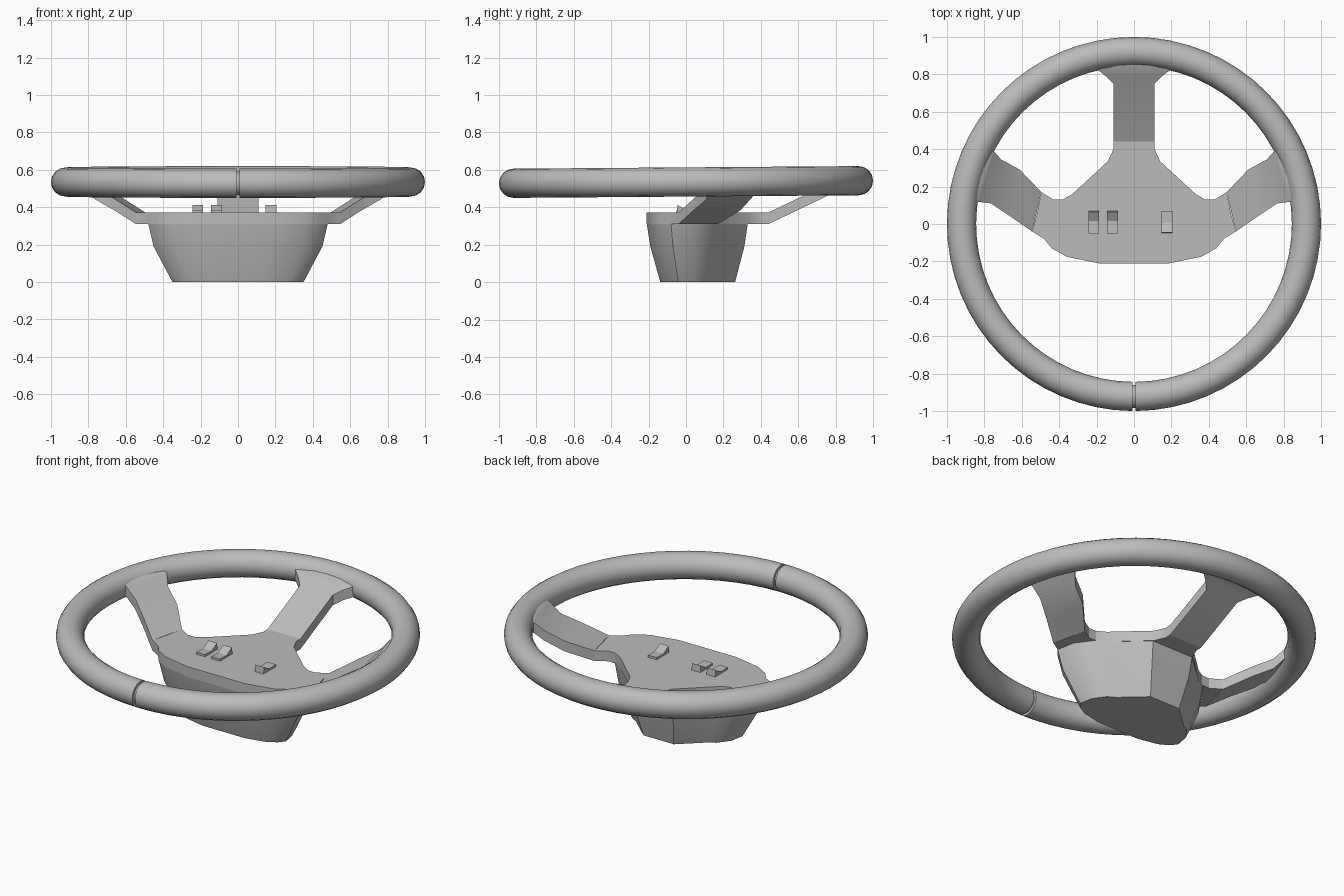
import bpy, bmesh, math
from mathutils import Vector

old = bpy.data.objects.get("Cube")
if old:
    bpy.data.objects.remove(old, do_unlink=True)

GREY = (0.5, 0.5, 0.5, 1)
grey = bpy.data.materials.new("plain grey")
grey.use_nodes = True
grey.diffuse_color = GREY
grey.node_tree.nodes["Principled BSDF"].inputs["Base Color"].default_value = GREY


def loft(name, sections, closed=False, angle=30):
    """Skin a list of equal-length point loops; cap the ends unless closed."""
    bm = bmesh.new()
    rows = [[bm.verts.new(p) for p in s] for s in sections]
    pairs = list(zip(rows, rows[1:]))
    if closed:
        pairs.append((rows[-1], rows[0]))
    else:
        bm.faces.new(rows[0])
        bm.faces.new(rows[-1])
    n = len(rows[0])
    for a, b in pairs:
        for i in range(n):
            j = (i + 1) % n
            bm.faces.new((a[i], a[j], b[j], b[i]))
    bmesh.ops.recalc_face_normals(bm, faces=bm.faces)
    mesh = bpy.data.meshes.new(name)
    bm.to_mesh(mesh)
    bm.free()
    mesh.materials.append(grey)
    ob = bpy.data.objects.new(name, mesh)
    bpy.context.collection.objects.link(ob)
    bpy.ops.object.select_all(action="DESELECT")
    ob.select_set(True)
    bpy.context.view_layer.objects.active = ob
    bpy.ops.object.shade_smooth_by_angle(angle=math.radians(angle))
    return ob


def mirrored(half):
    """Complete a half outline (front to back) across x = 0."""
    return half + [(-x, y) for x, y in reversed(half)]


def level(outline, z, sx=1, sy=1, cy=0.07):
    return [(x * sx, cy + (y - cy) * sy, z) for x, y in outline]


# Rim, with a narrow groove at the front
MAJOR, MINOR, SIDES, STEPS = 0.922, 0.078, 16, 64


def rim_section(angle, r):
    loop = []
    for i in range(SIDES):
        t = 2 * math.pi * i / SIDES
        d = MAJOR + r * math.cos(t)
        loop.append((d * math.cos(angle), d * math.sin(angle), r * math.sin(t)))
    return loop


gap = 0.009
start = -math.pi / 2
sections = [rim_section(start + gap + (2 * math.pi - 2 * gap) * k / STEPS, MINOR)
            for k in range(STEPS + 1)]
sections += [rim_section(start - gap, 0.062), rim_section(start + gap, 0.062)]
rim = loft("rim", sections, closed=True, angle=40)
rim.location.z = 0.535
rim.rotation_euler.x = 0.0075

# Tapered hub housing
body = mirrored([(0.19, -0.21), (0.36, -0.175), (0.44, -0.13), (0.48, -0.08),
                 (0.46, 0.03), (0.39, 0.125), (0.33, 0.16), (0.14, 0.33)])
loft("hub_housing", [level(body, 0, 0.73, 0.74), level(body, 0.19, 0.94, 0.93),
                     level(body, 0.312)])

# Flat hub cover reaching out to the spokes
cover = mirrored([(0.19, -0.21), (0.36, -0.175), (0.44, -0.13), (0.48, -0.08),
                  (0.545, -0.04), (0.52, 0.05), (0.495, 0.17), (0.43, 0.13),
                  (0.38, 0.13), (0.33, 0.16), (0.14, 0.335), (0.11, 0.4), (0.11, 0.44)])
loft("hub_cover", [level(cover, 0.31), level(cover, 0.372)])


def spoke(name, stations):
    """Loft a flat bar through (edge a, edge b, top height) stations."""
    loft(name, [[(*a, z), (*b, z), (*b, z - 0.062), (*a, z - 0.062)]
                for a, b, z in stations])


# Spokes, flaring where they enter the rim
side = [((0.545, -0.04), (0.495, 0.17), 0.372), ((0.66, 0.04), (0.61, 0.29), 0.445),
        ((0.765, 0.11), (0.71, 0.345), 0.505), ((0.83, 0.118), (0.75, 0.39), 0.56),
        ((0.86, 0.12), (0.745, 0.44), 0.575), ((0.92, 0.14), (0.80, 0.47), 0.595)]
for label, s in (("left", 1), ("right", -1)):
    spoke(label + "_spoke", [((s * a[0], a[1]), (s * b[0], b[1]), z) for a, b, z in side])
back = [(0.11, 0.44, 0.372), (0.11, 0.75, 0.52), (0.15, 0.79, 0.545),
        (0.22, 0.845, 0.575), (0.23, 0.92, 0.598)]
spoke("back_spoke", [((-w, y), (w, y), z) for w, y, z in back])

# Rocker switches, each with one raised end
rocker = [(-0.06, 0.365), (-0.06, 0.385), (0.005, 0.383), (0.055, 0.412), (0.06, 0.365)]
for name, x, flip in (("outer_switch", -0.215, 1), ("inner_switch", -0.115, 1),
                      ("single_switch", 0.177, -1)):
    loft(name, [[(x + w, 0.01 + flip * y, z) for y, z in rocker]
                for w in (-0.029, 0.029)], angle=10)
